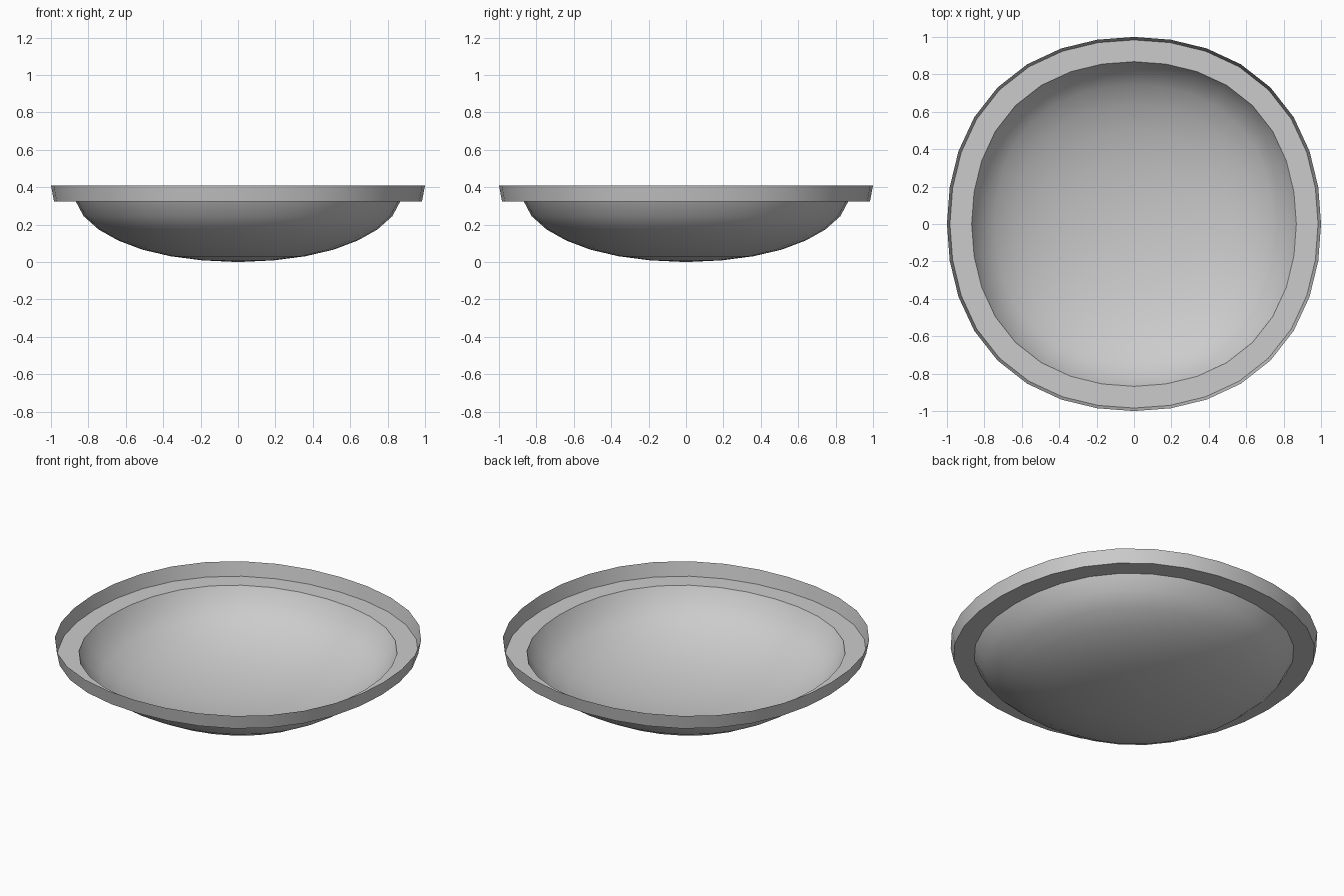
import bpy
import bmesh
from math import sin, cos, pi

if "Cube" in bpy.data.objects:
    bpy.data.objects.remove(bpy.data.objects["Cube"])

SIDES = 32


def ring_sheet(name, profile, bulge):
    """Revolve (radius, z) points into an open sheet, slightly squared on the diagonals."""
    bm = bmesh.new()
    rings = []
    for r, z in profile:
        if r == 0:
            rings.append([bm.verts.new((0, 0, z))] * SIDES)
            continue
        ring = []
        for i in range(SIDES):
            a = 2 * pi * i / SIDES
            k = r * (1 + bulge * min(1, r / 0.8) * sin(2 * a) ** 2)
            ring.append(bm.verts.new((k * cos(a), k * sin(a), z)))
        rings.append(ring)
    for a, b in zip(rings, rings[1:]):
        for i in range(SIDES):
            j = (i + 1) % SIDES
            quad = [a[i], b[i], b[j], a[j]]
            bm.faces.new(list(dict.fromkeys(quad)))
    mesh = bpy.data.meshes.new(name)
    bm.to_mesh(mesh)
    bm.free()
    obj = bpy.data.objects.new(name, mesh)
    bpy.context.collection.objects.link(obj)
    bpy.ops.object.select_all(action='DESELECT')
    obj.select_set(True)
    bpy.context.view_layer.objects.active = obj
    bpy.ops.object.shade_smooth_by_angle(angle=pi / 6)
    return obj


# Shallow rounded bowl, open at the top
ring_sheet("bowl", [(0, 0), (0.19, 0.009), (0.36, 0.031), (0.51, 0.066), (0.64, 0.115),
                    (0.745, 0.174), (0.825, 0.245), (0.868, 0.325)], 0.036)

# Flat ledge with an upright, slightly flared lip
ring_sheet("rim", [(0.868, 0.325), (0.984, 0.325), (1.0, 0.41)], 0.032)
